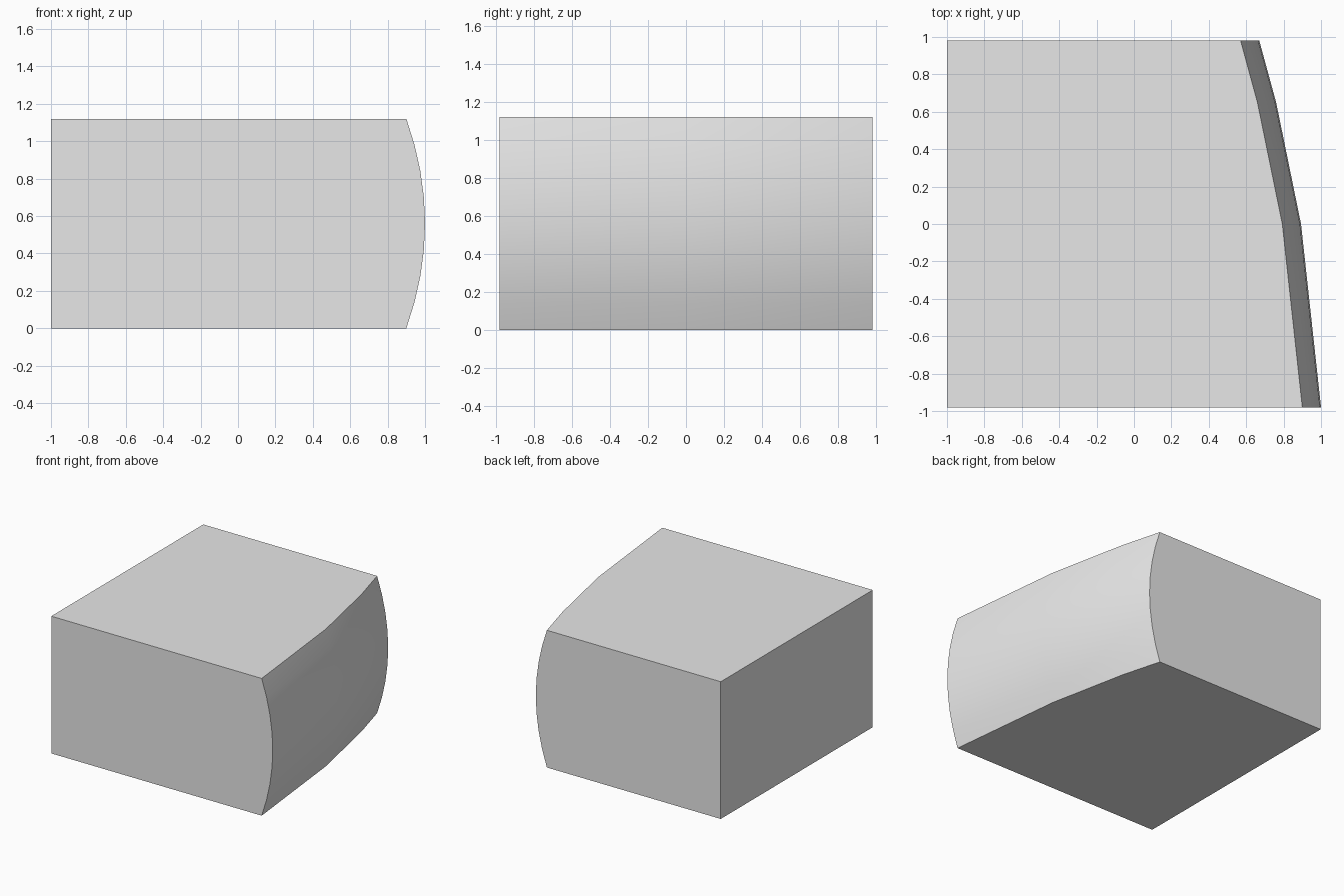
import bpy, bmesh

HALF_DEPTH = 0.98
HEIGHT = 1.12
BULGE = 0.1
SEGMENTS = 8
# Side edge in plan, front to back: (y, x)
SIDE_PATH = [(-HALF_DEPTH, 0.9), (0, 0.793), (0.65, 0.66), (HALF_DEPTH, 0.57)]

cube = bpy.data.objects.get("Cube")
if cube:
    bpy.data.objects.remove(cube, do_unlink=True)

# Plain grey material
grey = bpy.data.materials.new("light_grey")
grey.use_nodes = True
color = (0.8, 0.8, 0.8, 1)
grey.diffuse_color = color
for node in grey.node_tree.nodes:
    if node.type == 'BSDF_PRINCIPLED':
        node.inputs["Base Color"].default_value = color

bm = bmesh.new()

# Bulging side: one vertical arc at each point of the plan path
arcs = []
for y, x in SIDE_PATH:
    arc = []
    for i in range(SEGMENTS + 1):
        t = 2 * i / SEGMENTS - 1
        arc.append(bm.verts.new((x + BULGE * (1 - t * t), y, HEIGHT * (t + 1) / 2)))
    arcs.append(arc)
for a, b in zip(arcs, arcs[1:]):
    for i in range(SEGMENTS):
        bm.faces.new((a[i], b[i], b[i + 1], a[i + 1]))

# Flat faces closing the block
front_low, front_high, back_low, back_high = [
    bm.verts.new((-1, y, z)) for y in (-HALF_DEPTH, HALF_DEPTH) for z in (0, HEIGHT)]
bm.faces.new([front_low] + arcs[0] + [front_high])
bm.faces.new([back_low] + arcs[-1] + [back_high])
bm.faces.new([front_low] + [a[0] for a in arcs] + [back_low])
bm.faces.new([front_high] + [a[-1] for a in arcs] + [back_high])
bm.faces.new((front_low, front_high, back_high, back_low))
bmesh.ops.recalc_face_normals(bm, faces=bm.faces[:])

mesh = bpy.data.meshes.new("curved_block")
bm.to_mesh(mesh)
bm.free()
mesh.materials.append(grey)
block = bpy.data.objects.new("curved_block", mesh)
bpy.context.collection.objects.link(block)

# Smooth the curved side, keep the block edges sharp
bpy.ops.object.select_all(action='DESELECT')
block.select_set(True)
bpy.context.view_layer.objects.active = block
bpy.ops.object.shade_smooth_by_angle()
